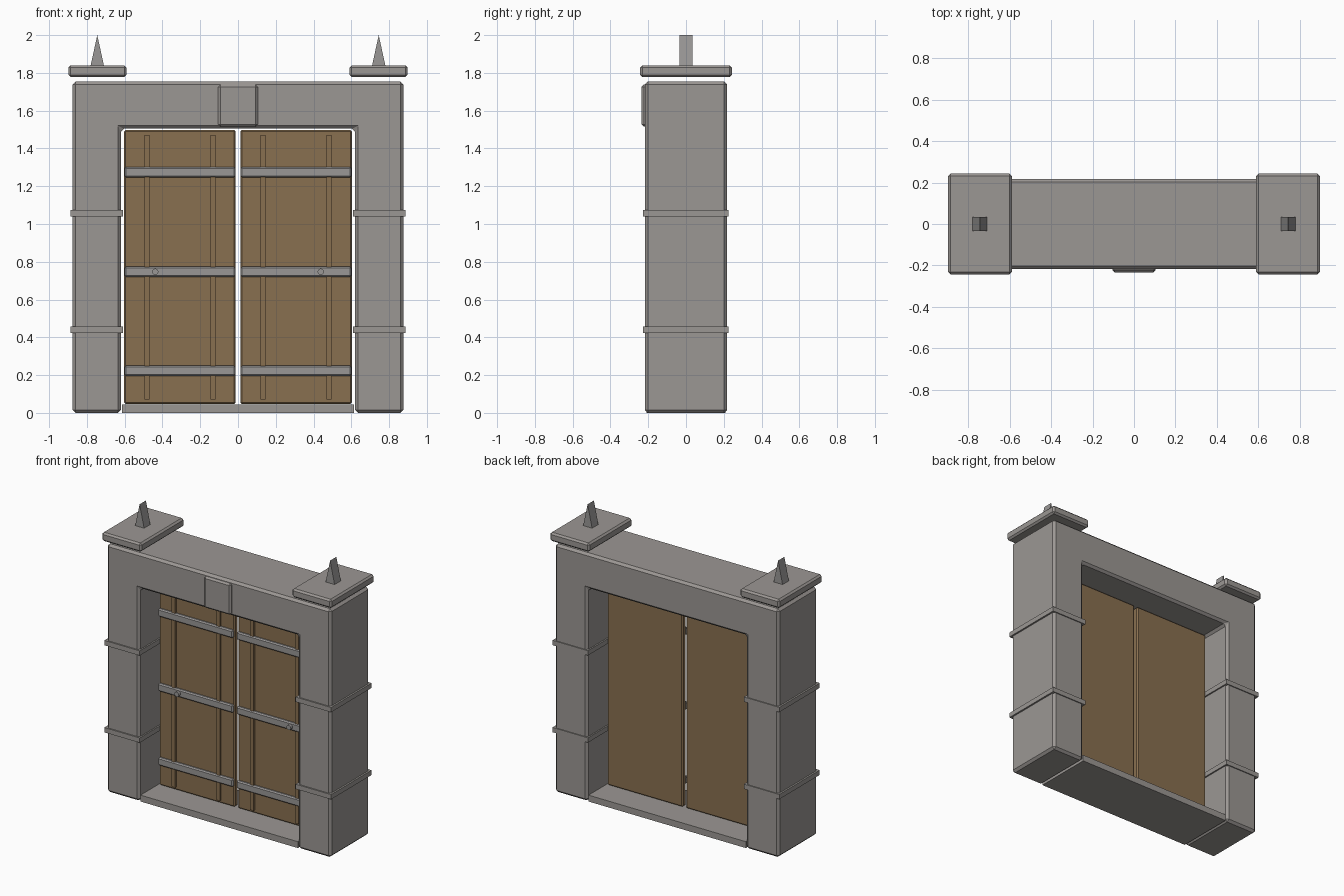
import bpy
import bmesh
import math
from mathutils import Matrix

old = bpy.data.objects.get("Cube")
if old:
    bpy.data.objects.remove(old, do_unlink=True)


def material(name, rgb):
    m = bpy.data.materials.new(name)
    m.use_nodes = True
    m.diffuse_color = (*rgb, 1)
    m.node_tree.nodes["Principled BSDF"].inputs["Base Color"].default_value = (*rgb, 1)
    return m


STONE = material("grey stone", (0.33, 0.31, 0.295))
WOOD = material("brown wood", (0.25, 0.16, 0.08))
IRON = material("iron grey", (0.32, 0.31, 0.305))


def add(name, bm, mat, bevel=0):
    if bevel:
        bmesh.ops.bevel(bm, geom=bm.edges[:], offset=bevel, segments=1, affect='EDGES')
    bmesh.ops.recalc_face_normals(bm, faces=bm.faces[:])
    me = bpy.data.meshes.new(name)
    bm.to_mesh(me)
    bm.free()
    me.materials.append(mat)
    ob = bpy.data.objects.new(name, me)
    bpy.context.collection.objects.link(ob)
    return ob


def box(name, x, y, z, mat, bevel=0):
    """Box from (low, high) ranges on each axis."""
    bm = bmesh.new()
    bmesh.ops.create_cube(bm, size=1)
    for v in bm.verts:
        v.co = [r[0] if c < 0 else r[1] for c, r in zip(v.co, (x, y, z))]
    return add(name, bm, mat, bevel)


def prism(name, outline, y, mat, bevel=0):
    """Front outline (x, z) extruded from y[0] to y[1]."""
    bm = bmesh.new()
    face = bm.faces.new([bm.verts.new((px, y[0], pz)) for px, pz in outline])
    ext = bmesh.ops.extrude_face_region(bm, geom=[face])
    for v in ext["geom"]:
        if isinstance(v, bmesh.types.BMVert):
            v.co.y = y[1]
    return add(name, bm, mat, bevel)


def span(side, a, b):
    return tuple(sorted((side * a, side * b)))


# Stone arch: two pillars and the lintel in one piece
half = [(0.62, 0), (0.875, 0), (0.875, 1.755), (-0.875, 1.755),
        (-0.875, 0), (-0.62, 0), (-0.62, 1.505), (0.62, 1.505)]
prism("stone_frame", half, (-0.218, 0.218), STONE, 0.016)
box("keystone", (-0.105, 0.105), (-0.235, -0.19), (1.515, 1.738), STONE, 0.012)
box("threshold", (-0.615, 0.615), (-0.21, 0.21), (0, 0.045), STONE)

for side, label in ((1, "left"), (-1, "right")):
    # Pillar bands, cap and spike
    for z, level in ((0.44, "lower"), (1.056, "upper")):
        box(f"{label}_{level}_pillar_band", span(side, 0.61, 0.887), (-0.227, 0.225),
            (z - 0.017, z + 0.017), STONE)
    box(f"{label}_cap", span(side, 0.59, 0.898), (-0.243, 0.243), (1.778, 1.84), STONE, 0.012)
    c = side * 0.745
    prism(f"{label}_spike", [(c - 0.036, 1.835), (c + 0.036, 1.835), (c, 2.0)],
          (-0.035, 0.035), IRON)

    # Door leaf with upright slats
    box(f"{label}_door", span(side, 0.012, 0.603), (-0.02, 0.02), (0.048, 1.497), WOOD, 0.008)
    for x, place in ((0.132, "inner"), (0.482, "outer")):
        box(f"{label}_{place}_slat", span(side, x - 0.014, x + 0.014), (-0.034, -0.015),
            (0.07, 1.47), WOOD)

    # Iron straps and round knob
    for z, level in ((0.223, "lower"), (0.747, "middle"), (1.275, "upper")):
        box(f"{label}_{level}_strap", span(side, 0.014, 0.6), (-0.04, -0.015),
            (z - 0.028, z + 0.028), IRON, 0.008)
    bm = bmesh.new()
    bmesh.ops.create_cone(bm, cap_ends=True, segments=12, radius1=0.017, radius2=0.017,
                          depth=0.04, matrix=Matrix.Translation((side * 0.438, -0.04, 0.747))
                          @ Matrix.Rotation(math.pi / 2, 4, 'X'))
    add(f"{label}_knob", bm, IRON)
